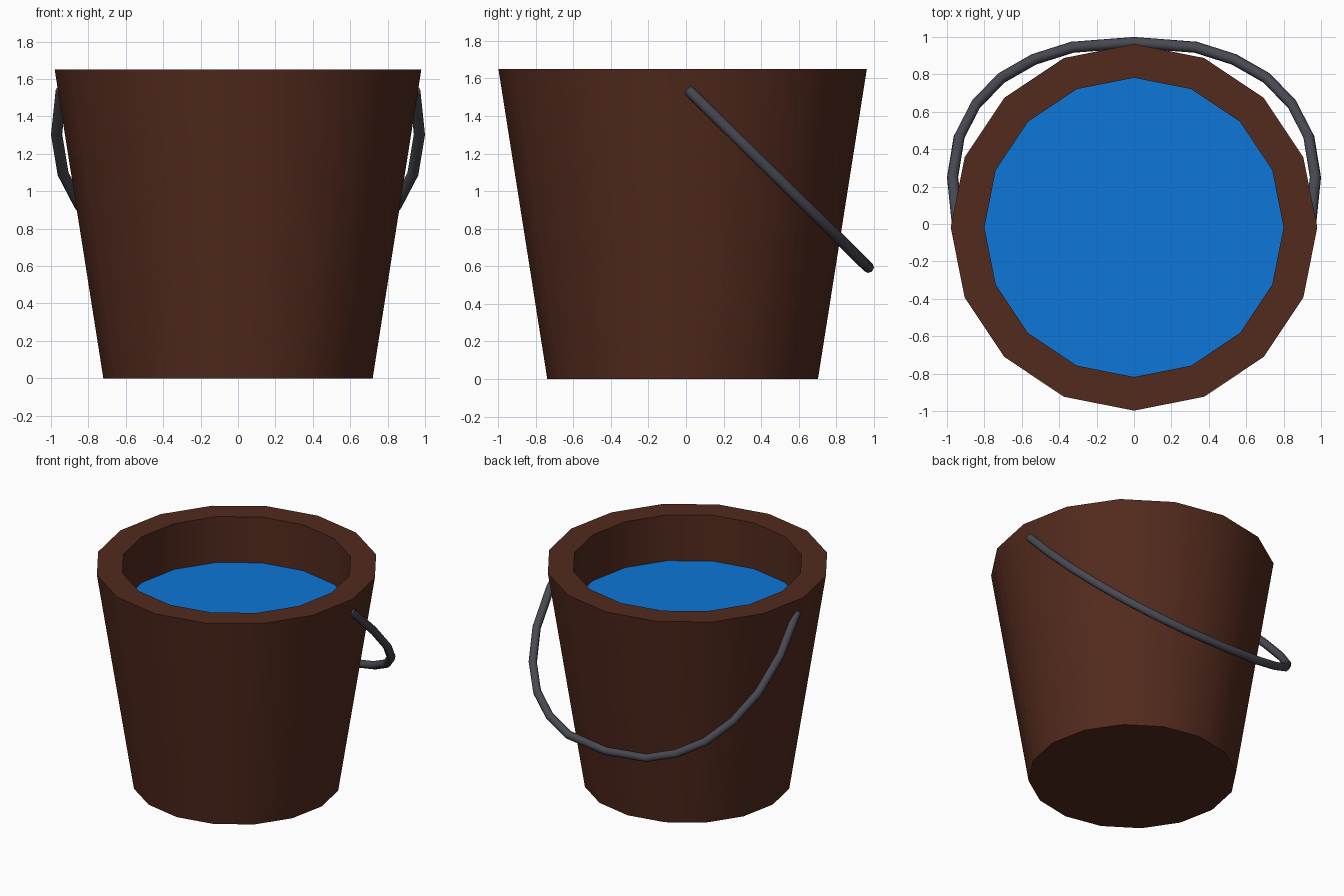
import bpy, bmesh, math

if "Cube" in bpy.data.objects:
    bpy.data.objects.remove(bpy.data.objects["Cube"])

SIDES = 16
CY = -0.018  # bucket axis offset, the handle hangs out at the back


def material(name, rgb):
    m = bpy.data.materials.new(name)
    m.diffuse_color = (*rgb, 1)
    m.use_nodes = True
    m.node_tree.nodes["Principled BSDF"].inputs["Base Color"].default_value = m.diffuse_color
    return m


def lathe(name, profile, mat):
    """Revolve (radius, z) points, capping the first and last ring."""
    bm = bmesh.new()
    rings = []
    for r, z in profile:
        ring = []
        for i in range(SIDES):
            a = 2 * math.pi * i / SIDES
            ring.append(bm.verts.new((r * math.cos(a), CY + r * math.sin(a), z)))
        rings.append(ring)
    for lo, hi in zip(rings, rings[1:]):
        for i in range(SIDES):
            j = (i + 1) % SIDES
            bm.faces.new((lo[i], lo[j], hi[j], hi[i]))
    if len(rings) > 1:
        bm.faces.new(rings[0][::-1])
    bm.faces.new(rings[-1])
    me = bpy.data.meshes.new(name)
    bm.to_mesh(me)
    bm.free()
    ob = bpy.data.objects.new(name, me)
    bpy.context.collection.objects.link(ob)
    me.materials.append(mat)
    return ob


def smooth(ob, angle):
    bpy.ops.object.select_all(action='DESELECT')
    ob.select_set(True)
    bpy.context.view_layer.objects.active = ob
    bpy.ops.object.shade_smooth_by_angle(angle=math.radians(angle))


wood = material("wood", (0.085, 0.023, 0.012))
blue = material("water", (0.004, 0.18, 0.68))
iron = material("iron", (0.066, 0.066, 0.085))

# Tapered bucket with a thick flat rim and straight inner wall
bucket = lathe("bucket", [(0.72, 0), (0.98, 1.65), (0.8, 1.65), (0.8, 1.28)], wood)
smooth(bucket, 40)

# Water surface
lathe("water", [(0.8, 1.30)], blue)

# Handle: half loop in a plane tilted 45 degrees, mirrored in x
half = [(0.945, 0.01), (0.97, 0.25), (0.935, 0.465), (0.845, 0.64),
        (0.71, 0.78), (0.535, 0.88), (0.33, 0.945)]
path = half + [(0, 0.97)] + [(-x, y) for x, y in reversed(half)]
cu = bpy.data.curves.new("handle_path", 'CURVE')
cu.dimensions = '3D'
cu.bevel_depth = 0.03
cu.bevel_resolution = 2
cu.use_fill_caps = True
sp = cu.splines.new('POLY')
sp.points.add(len(path) - 1)
for p, (x, y) in zip(sp.points, path):
    p.co = (x, y, 1.55 - 0.985 * y, 1)
tmp = bpy.data.objects.new("handle_path", cu)
bpy.context.collection.objects.link(tmp)
bpy.context.view_layer.update()
me = bpy.data.meshes.new_from_object(tmp.evaluated_get(bpy.context.evaluated_depsgraph_get()))
bpy.data.objects.remove(tmp)
handle = bpy.data.objects.new("handle", me)
bpy.context.collection.objects.link(handle)
me.materials.clear()
me.materials.append(iron)
smooth(handle, 50)
